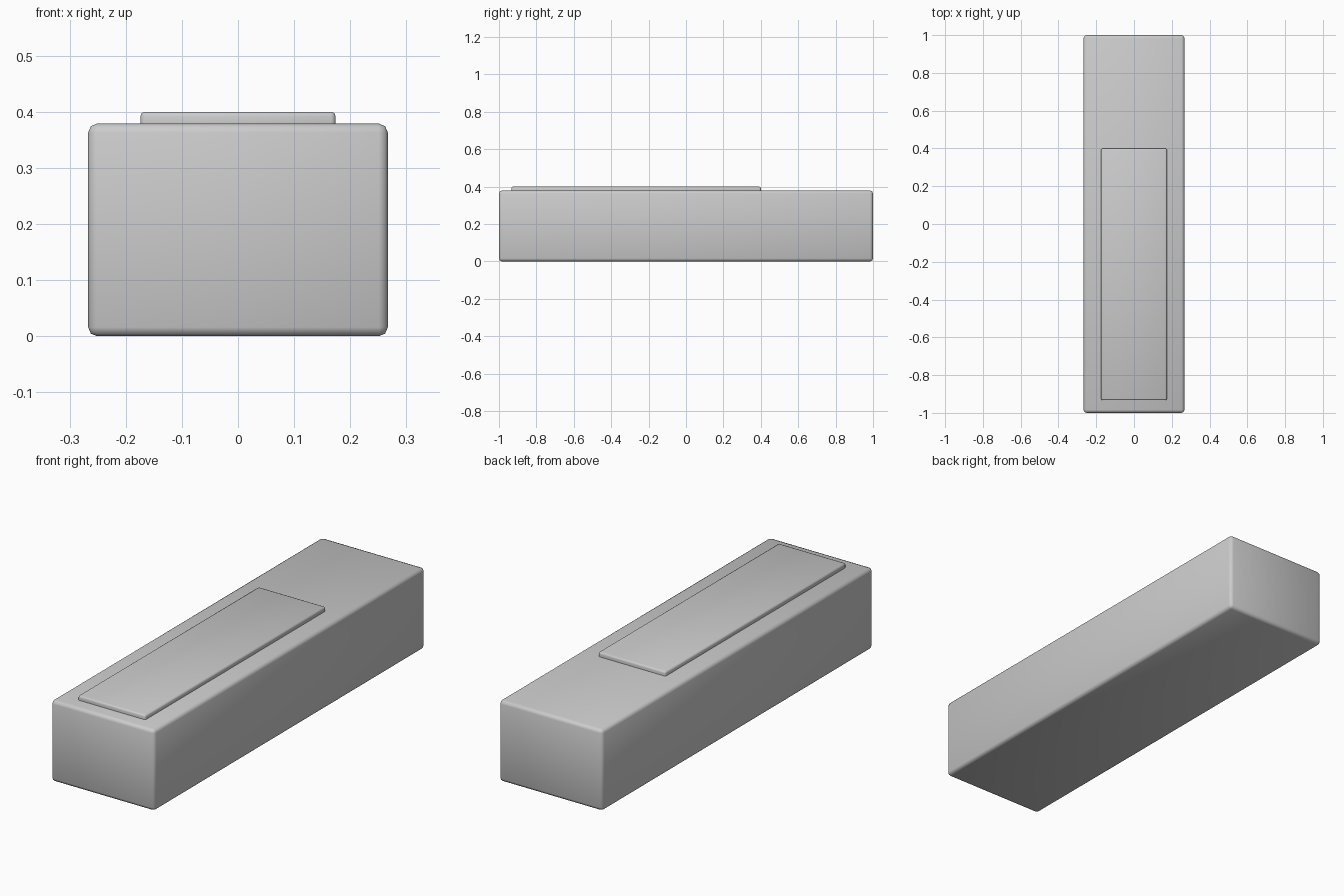
import bpy
import bmesh

if "Cube" in bpy.data.objects:
    bpy.data.objects.remove(bpy.data.objects["Cube"])


def rounded_box(name, x, y, z, radius, segments):
    """Box spanning the given (min, max) ranges, with softened edges."""
    bm = bmesh.new()
    bmesh.ops.create_cube(bm, size=1)
    for v in bm.verts:
        v.co = [r[0] if c < 0 else r[1] for c, r in zip(v.co, (x, y, z))]
    bmesh.ops.bevel(bm, geom=bm.edges[:], offset=radius, segments=segments,
                    profile=0.5, affect='EDGES')
    for f in bm.faces:
        f.smooth = True
    mesh = bpy.data.meshes.new(name)
    bm.to_mesh(mesh)
    bm.free()
    obj = bpy.data.objects.new(name, mesh)
    bpy.context.collection.objects.link(obj)
    return obj


# Long main block
rounded_box("body", (-0.267, 0.267), (-1, 1), (0, 0.379), 0.016, 2)

# Thin raised plate on the top, towards the front
rounded_box("top_plate", (-0.174, 0.174), (-0.933, 0.4), (0.36, 0.4), 0.008, 2)
